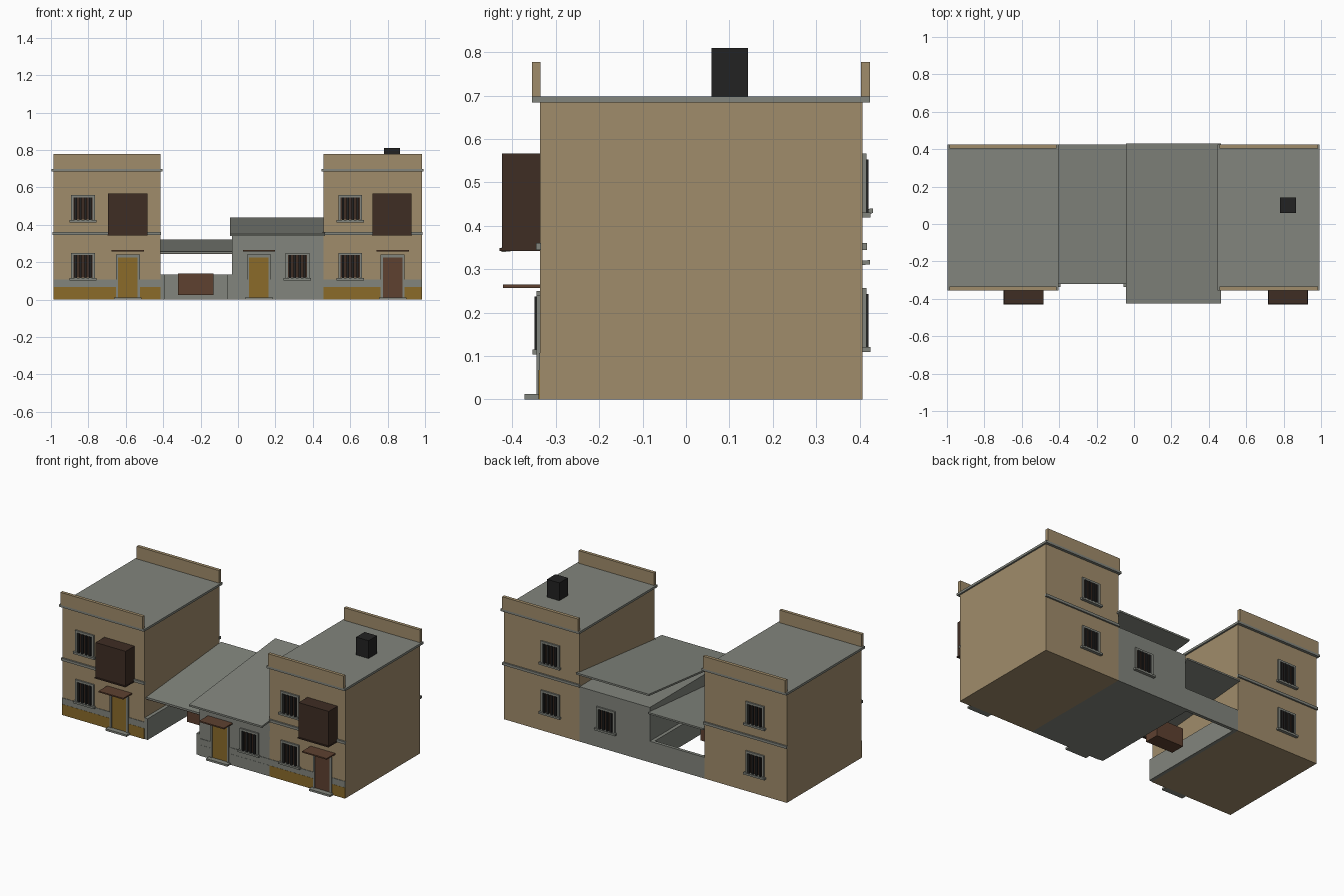
import bpy

if "Cube" in bpy.data.objects:
    bpy.data.objects.remove(bpy.data.objects["Cube"])


def material(name, r, g, b):
    m = bpy.data.materials.new(name)
    lin = [(c / 255 / 12.92) if c < 11 else ((c / 255 + 0.055) / 1.055) ** 2.4 for c in (r, g, b)]
    m.diffuse_color = (*lin, 1)
    m.use_nodes = True
    m.node_tree.nodes["Principled BSDF"].inputs["Base Color"].default_value = m.diffuse_color
    return m


TAN = material("tan plaster", 160, 140, 107)
GREY = material("grey stone", 130, 133, 125)
OCHRE = material("ochre paint", 139, 107, 42)
BROWN = material("red brown wood", 94, 65, 48)
DARK = material("dark brown wood", 62, 45, 36)
BLACK = material("black iron", 34, 34, 34)

QUADS = [(0, 3, 2, 1), (4, 5, 6, 7), (0, 1, 5, 4), (1, 2, 6, 5), (2, 3, 7, 6), (3, 0, 4, 7)]


def box(name, mat, x, y, z, rise=0):
    """Box from (min, max) ranges; rise lifts the back edge to make a slope."""
    (x0, x1), (y0, y1), (z0, z1) = sorted(x), sorted(y), z
    verts = [(px, py, pz + (rise if py == y1 else 0)) for pz in (z0, z1)
             for px, py in ((x0, y0), (x1, y0), (x1, y1), (x0, y1))]
    me = bpy.data.meshes.new(name)
    me.from_pydata(verts, [], QUADS)
    me.materials.append(mat)
    ob = bpy.data.objects.new(name, me)
    bpy.context.collection.objects.link(ob)
    return ob


FRONT, BACK = -0.336, 0.407


def plate(name, mat, x, z, side, out, start=-0.002):
    """Plate standing out from the front (-1) or back (1) wall."""
    wall = FRONT if side < 0 else BACK
    box(name, mat, x, (wall + side * start, wall + side * out), z)


def window(name, cx, z, side):
    w, i = 0.064, 0.051
    plate(name + "_pane", DARK, (cx - i, cx + i), (z + 0.012, z + 0.132), side, 0.003)
    for s in (-1, 1):
        plate(name + "_jamb", GREY, (cx + s * i, cx + s * w), (z, z + 0.143), side, 0.009)
    plate(name + "_lintel", GREY, (cx - i, cx + i), (z + 0.130, z + 0.143), side, 0.009)
    plate(name + "_sill", GREY, (cx - 0.073, cx + 0.073), (z - 0.004, z + 0.008), side, 0.018)
    for k in range(4):
        bx = cx + (k - 1.5) * 0.026
        plate(name + "_bar", BLACK, (bx - 0.006, bx + 0.006), (z + 0.008, z + 0.130), side, 0.013, -0.003)


def door(name, cx, mat):
    plate(name + "_leaf", mat, (cx - 0.052, cx + 0.052), (0.012, 0.226), -1, 0.003)
    for s in (-1, 1):
        plate(name + "_jamb", GREY, (cx + s * 0.052, cx + s * 0.064), (0, 0.24), -1, 0.009)
    plate(name + "_lintel", GREY, (cx - 0.052, cx + 0.052), (0.226, 0.24), -1, 0.009)
    plate(name + "_step", GREY, (cx - 0.074, cx + 0.074), (0, 0.012), -1, 0.036)
    plate(name + "_canopy", BROWN, (cx - 0.086, cx + 0.086), (0.257, 0.265), -1, 0.086)


def base_strips(name, x0, x1, door_x, lower):
    """Painted wall base, broken by the door."""
    for a, b in ((x0, door_x - 0.064), (door_x + 0.064, x1)):
        plate(name + "_lower_base", lower, (a, b), (0, 0.068), -1, 0.004)
        plate(name + "_upper_base", GREY, (a, b), (0.068, 0.107), -1, 0.003)


def tower(name, x0, x1, win_x, back_x, door_x, door_mat, bay_x):
    box(name + "_walls", TAN, (x0, x1), (FRONT, BACK), (0, 0.685))
    box(name + "_roof", GREY, (x0 - 0.01, x1 + 0.01), (-0.355, 0.424), (0.684, 0.698))
    for y in ((-0.355, -0.335), (0.403, 0.424)):
        box(name + "_parapet", TAN, (x0, x1), y, (0.698, 0.777))
    for side in (-1, 1):
        plate(name + "_floor_band", GREY, (x0 - 0.004, x1 + 0.004), (0.344, 0.36), side, 0.01)
    for z in (0.107, 0.417):
        window(name + "_front_window", win_x, z, -1)
        window(name + "_back_window", back_x, z + 0.006, 1)
    door(name + "_door", door_x, door_mat)
    base_strips(name, x0, x1, door_x, OCHRE)
    # enclosed wooden balcony
    plate(name + "_balcony", DARK, (bay_x - 0.105, bay_x + 0.105), (0.344, 0.566), -1, 0.088)
    plate(name + "_balcony_floor", DARK, (bay_x - 0.107, bay_x + 0.107), (0.342, 0.349), -1, 0.094)


# Two towers
tower("left_tower", -0.987, -0.415, -0.829, -0.768, -0.589, OCHRE, -0.59)
tower("right_tower", 0.456, 0.983, 0.6, 0.657, 0.827, BROWN, 0.823)
box("chimney", BLACK, (0.781, 0.867), (0.059, 0.143), (0.69, 0.81))

# Low middle house with a roof rising to the back
box("middle_walls", GREY, (-0.033, 0.457), (FRONT, BACK), (0, 0.345))
box("middle_roof", GREY, (-0.043, 0.465), (-0.425, 0.431), (0.339, 0.35), rise=0.09)
window("middle_front_window", 0.317, 0.107, -1)
window("middle_back_window", 0.271, 0.113, 1)
door("middle_door", 0.112, OCHRE)
base_strips("middle", -0.033, 0.457, 0.112, GREY)

# Open yard: low walls, lean-to roof and a wooden trough
box("yard_left_wall", GREY, (-0.415, -0.393), (FRONT, BACK), (0, 0.133))
box("yard_right_wall", GREY, (-0.055, -0.033), (FRONT, BACK), (0, 0.133))
box("yard_back_wall", GREY, (-0.393, -0.055), (0.387, BACK), (0, 0.133))
box("yard_roof", GREY, (-0.415, -0.033), (-0.32, 0.424), (0.247, 0.257), rise=0.064)
box("yard_roof_beam", DARK, (-0.415, -0.033), (-0.318, -0.306), (0.243, 0.25))
box("yard_trough", BROWN, (-0.321, -0.131), (-0.05, 0.042), (0.025, 0.14))
